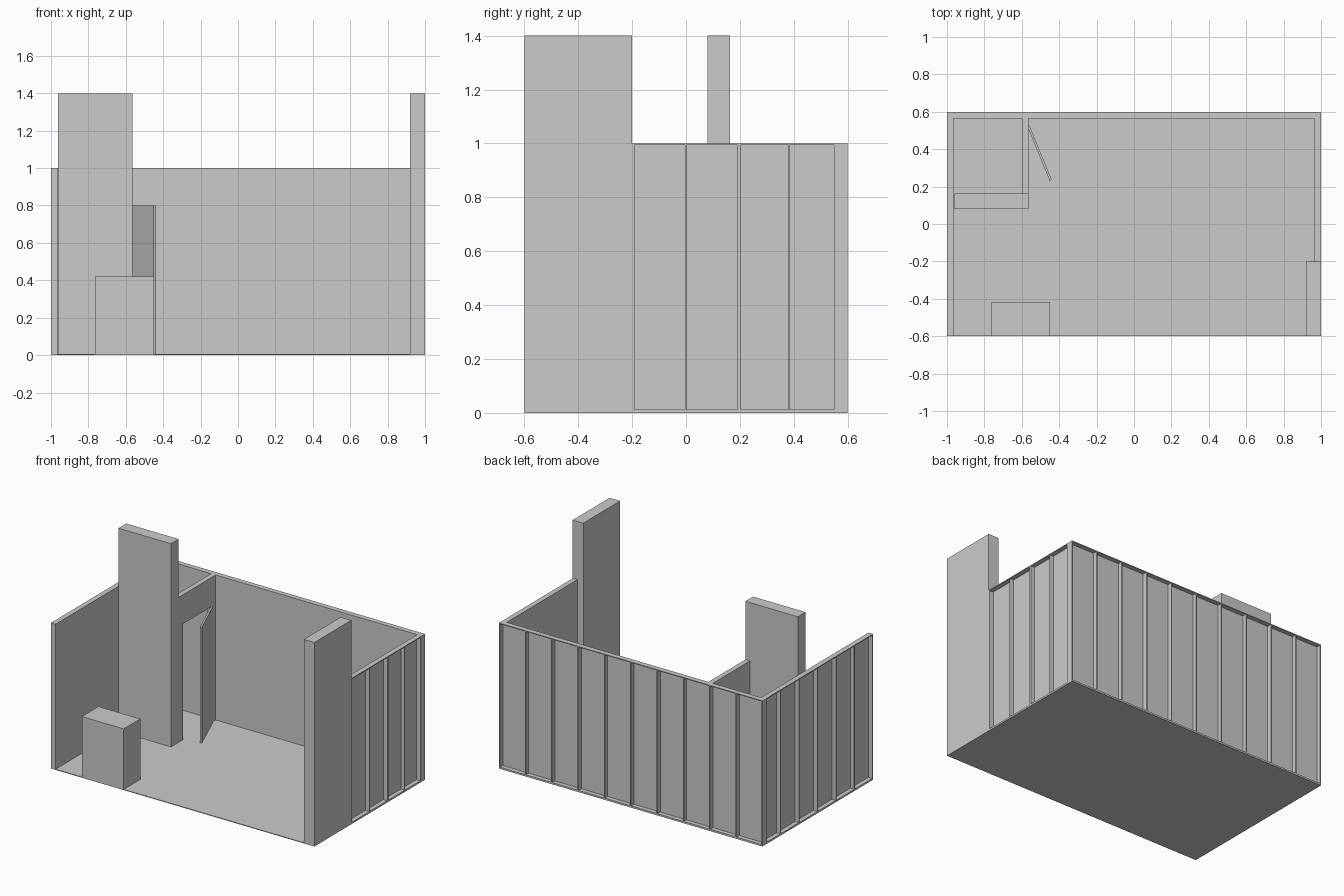
import bpy, bmesh
from math import atan2, hypot
from mathutils import Matrix, Vector

if "Cube" in bpy.data.objects:
    bpy.data.objects.remove(bpy.data.objects["Cube"])


def add_box(bm, lo, hi):
    size = [b - a for a, b in zip(lo, hi)]
    mid = [(a + b) / 2 for a, b in zip(lo, hi)]
    bmesh.ops.create_cube(bm, size=1, matrix=Matrix.Translation(mid) @ Matrix.Diagonal((*size, 1)))


def make(name, boxes, matrix=Matrix()):
    bm = bmesh.new()
    for lo, hi in boxes:
        add_box(bm, lo, hi)
    bm.transform(matrix)
    mesh = bpy.data.meshes.new(name)
    bm.to_mesh(mesh)
    bm.free()
    ob = bpy.data.objects.new(name, mesh)
    bpy.context.collection.objects.link(ob)
    return ob


FLOOR, H, T = 0.005, 1.0, 0.035      # floor thickness, wall height, wall thickness
SKIN, STUD = 0.005, 0.008            # inner panel and stud thickness


def framed_wall(name, start, end, outward, studs):
    """Panel with open studs on its outer side, running from start to end along the inner face."""
    along = Vector(end) - Vector(start)
    length = along.length
    boxes = [((0, 0, FLOOR), (length, SKIN, H)),
             ((0, SKIN, FLOOR), (length, T, 0.012)),
             ((0, SKIN, H - 0.006), (length, T, H))]
    for a, b in studs:
        boxes.append(((a, SKIN, 0.012), (b, T, H - 0.006)))
    x = along.normalized()
    y = Vector(outward)
    m = Matrix(((x.x, y.x, 0, start[0]), (x.y, y.y, 0, start[1]), (0, 0, 1, 0), (0, 0, 0, 1)))
    ob = make(name, boxes, m)
    bm = bmesh.new()
    bm.from_mesh(ob.data)
    bmesh.ops.recalc_face_normals(bm, faces=bm.faces)
    bm.to_mesh(ob.data)
    bm.free()


def stud_row(length, first, count):
    row = [(0, STUD), (length - STUD, length)]
    return row + [(first + 0.2 * i - STUD / 2, first + 0.2 * i + STUD / 2) for i in range(count)]


# floor
make("floor", [((-1, -0.6, 0), (1, 0.6, FLOOR))])

# outer walls with exposed framing
framed_wall("back_wall", (-1, 0.565), (1, 0.565), (0, 1), stud_row(2, 0.2, 9))
framed_wall("left_wall", (-0.965, -0.6), (-0.965, 0.565), (-1, 0), stud_row(1.165, 0.2, 5) + [(1.15, 1.165)])
framed_wall("right_wall", (0.965, -0.2), (0.965, 0.565), (1, 0),
            [(0, STUD), (0.197, 0.201), (0.391, 0.404), (0.580, 0.584), (0.75, 0.765)])

# tall solid display panels
make("right_tall_panel", [((0.92, -0.6, FLOOR), (1, -0.2, 1.4))])
make("left_tall_panel", [((-0.963, 0.08, FLOOR), (-0.565, 0.163, 1.4))])

# closet partition with a doorway
make("closet_partition", [((-0.6, 0.163, FLOOR), (-0.565, 0.21, 0.8)),
                          ((-0.6, 0.525, FLOOR), (-0.565, 0.565, 0.8)),
                          ((-0.6, 0.163, 0.8), (-0.565, 0.565, H))])

# door standing open
hinge, tip = (-0.565, 0.525), (-0.445, 0.233)
dx, dy = tip[0] - hinge[0], tip[1] - hinge[1]
make("door", [((0, -0.006, FLOOR), (hypot(dx, dy), 0.006, 0.8))],
     Matrix.Translation((*hinge, 0)) @ Matrix.Rotation(atan2(dy, dx), 4, 'Z'))

# reception counter
make("counter", [((-0.765, -0.6, FLOOR), (-0.448, -0.42, 0.42))])
